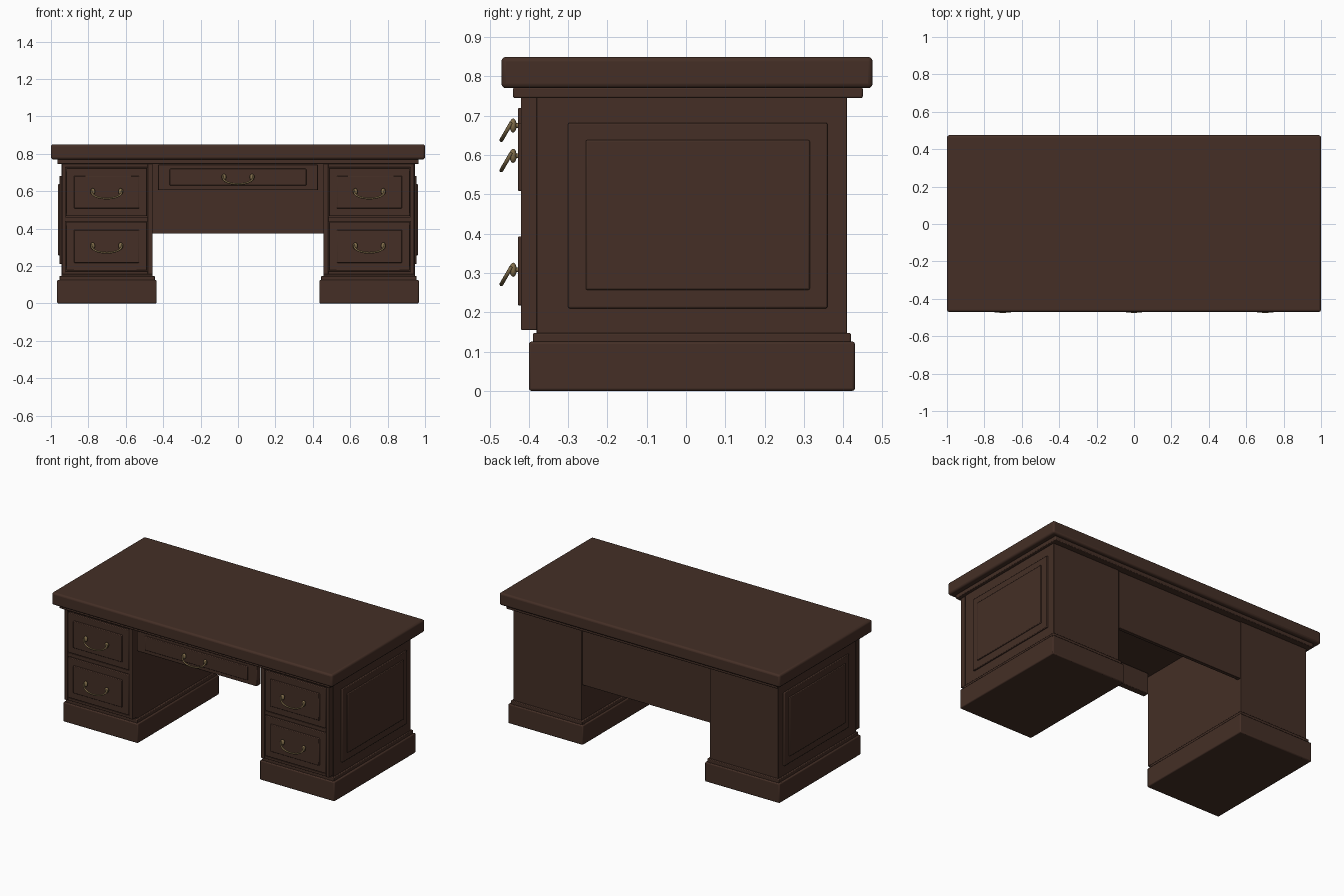
import bpy
import math
from mathutils import Vector

cube = bpy.data.objects.get("Cube")
if cube:
    bpy.data.objects.remove(cube, do_unlink=True)


def material(name, colour, roughness):
    m = bpy.data.materials.new(name)
    m.use_nodes = True
    m.diffuse_color = (*colour, 1)
    shader = m.node_tree.nodes["Principled BSDF"]
    shader.inputs["Base Color"].default_value = (*colour, 1)
    shader.inputs["Roughness"].default_value = roughness
    return m


WOOD = material("dark wood", (0.058, 0.028, 0.019), 0.5)
BRASS = material("aged brass", (0.22, 0.155, 0.07), 0.4)


def finish(name, mat):
    ob = bpy.context.object
    ob.name = name
    ob.data.materials.append(mat)
    bpy.ops.object.shade_smooth_by_angle(angle=math.radians(35))
    return ob


def box(name, x, y, z, bevel=0.004, segments=2):
    """Softly bevelled board given its (min, max) range on each axis."""
    lo, hi = Vector((x[0], y[0], z[0])), Vector((x[1], y[1], z[1]))
    bpy.ops.mesh.primitive_cube_add(size=1, location=(lo + hi) / 2)
    ob = bpy.context.object
    ob.scale = hi - lo
    bpy.ops.object.transform_apply(location=False, rotation=False, scale=True)
    mod = ob.modifiers.new("soft edges", 'BEVEL')
    mod.width, mod.segments = bevel, segments
    return finish(name, WOOD)


def handle(name, x, z):
    """Hanging bail pull with a rosette at each end."""
    for side in (-1, 1):
        end = x + side * 0.075
        bpy.ops.mesh.primitive_uv_sphere_add(segments=16, ring_count=10, radius=0.018,
                                             location=(end, -0.44, z))
        bpy.context.object.scale = (0.7, 0.5, 1)
        finish(name + "_rosette", BRASS)
        bpy.ops.mesh.primitive_cylinder_add(vertices=12, radius=0.006, depth=0.02,
                                            location=(end, -0.433, z),
                                            rotation=(math.pi / 2, 0, 0))
        finish(name + "_post", BRASS)
    curve = bpy.data.curves.new(name + "_bail", 'CURVE')
    curve.dimensions = '3D'
    curve.bevel_depth, curve.bevel_resolution = 0.005, 2
    curve.use_fill_caps = True
    spline = curve.splines.new('POLY')
    steps = 20
    spline.points.add(steps)
    for i, p in enumerate(spline.points):
        a = math.pi * i / steps
        drop = math.sin(a) ** 0.8
        p.co = (x - 0.083 * math.cos(a), -0.444 - 0.026 * drop, z + 0.008 - 0.045 * drop, 1)
    curve.materials.append(BRASS)
    ob = bpy.data.objects.new(name + "_bail", curve)
    bpy.context.collection.objects.link(ob)


# Desktop and the moulding under it
box("desktop", (-1, 1), (-0.47, 0.475), (0.77, 0.85), 0.012, 3)
box("top_moulding", (-0.965, 0.965), (-0.44, 0.45), (0.745, 0.772))


def span(side, a, b):
    return tuple(sorted((side * a, side * b)))


for side, label in ((-1, "right"), (1, "left")):
    # Pedestal and stepped plinth
    box(label + "_plinth", span(side, 0.435, 0.967), (-0.40, 0.43), (0, 0.125), 0.006)
    box(label + "_plinth_step", span(side, 0.445, 0.955), (-0.39, 0.42), (0.12, 0.147))
    box(label + "_pedestal", span(side, 0.457, 0.945), (-0.38, 0.41), (0.14, 0.75), 0.002)

    # Raised panel on the outer side
    box(label + "_side_panel", span(side, 0.94, 0.955), (-0.30, 0.36), (0.21, 0.682))
    box(label + "_side_field", span(side, 0.945, 0.962), (-0.255, 0.315), (0.257, 0.638))

    # Face frame: two stiles and three rails
    for a, b in ((0.457, 0.483), (0.922, 0.942)):
        box(label + "_stile", span(side, a, b), (-0.42, -0.375), (0.155, 0.748), 0.002)
    for low, high in ((0.155, 0.172), (0.438, 0.463), (0.727, 0.748)):
        box(label + "_rail", span(side, 0.48, 0.925), (-0.415, -0.375), (low, high), 0.002)

    # Drawers with raised fields
    for level, low, high in (("lower", 0.175, 0.435), ("upper", 0.466, 0.724)):
        name = label + "_" + level + "_drawer"
        box(name, span(side, 0.486, 0.919), (-0.42, -0.375), (low, high))
        box(name + "_field", span(side, 0.528, 0.877), (-0.428, -0.41),
            (low + 0.042, high - 0.042))
        handle(name + "_handle", side * 0.702, (low + high) / 2 + 0.003)

# Centre drawer front over the kneehole
box("centre_drawer", (-0.427, 0.427), (-0.42, -0.38), (0.605, 0.742))
box("centre_drawer_field", (-0.365, 0.365), (-0.428, -0.41), (0.63, 0.72))
handle("centre_drawer_handle", 0, 0.675)

# Back panel of the kneehole
box("modesty_panel", (-0.46, 0.46), (0.38, 0.403), (0.373, 0.75), 0.002)
